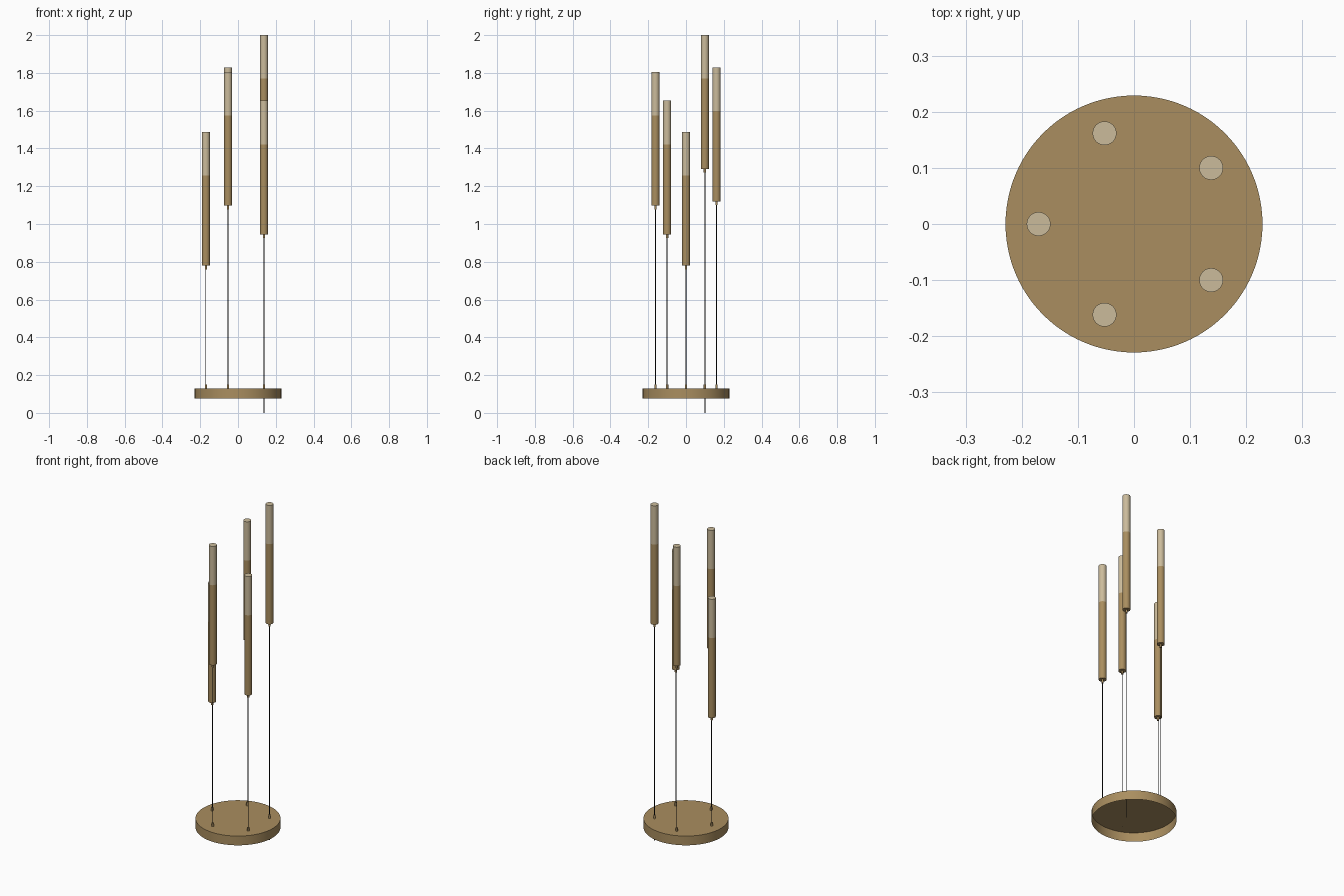
import bpy, bmesh, math
from mathutils import Matrix

if "Cube" in bpy.data.objects:
    bpy.data.objects.remove(bpy.data.objects["Cube"])


def material(name, rgb):
    m = bpy.data.materials.new(name)
    m.diffuse_color = (*rgb, 1)
    m.use_nodes = True
    m.node_tree.nodes["Principled BSDF"].inputs["Base Color"].default_value = m.diffuse_color
    return m


BRASS = material("brass", (0.40, 0.27, 0.115))
CREAM = material("cream", (0.60, 0.50, 0.33))
BLACK = material("black", (0.01, 0.01, 0.01))


def cylinder(name, x, y, z0, z1, r, mat, sides=32, open_bottom=False):
    bm = bmesh.new()
    bmesh.ops.create_cone(bm, cap_ends=True, segments=sides, radius1=r, radius2=r,
                          depth=z1 - z0, matrix=Matrix.Translation((x, y, (z0 + z1) / 2)))
    if open_bottom:
        bm.normal_update()
        bmesh.ops.delete(bm, geom=[f for f in bm.faces if f.normal.z < -0.9],
                         context='FACES_ONLY')
    me = bpy.data.meshes.new(name)
    bm.to_mesh(me)
    bm.free()
    me.materials.append(mat)
    ob = bpy.data.objects.new(name, me)
    bpy.context.collection.objects.link(ob)
    bpy.ops.object.select_all(action='DESELECT')
    ob.select_set(True)
    bpy.context.view_layer.objects.active = ob
    bpy.ops.object.shade_smooth_by_angle(angle=math.radians(35))
    return ob


# Hollow round canopy, open underneath
cylinder("canopy", 0, 0, 0.075, 0.13, 0.229, BRASS, 96, open_bottom=True)

# Five tubes on a ring: top heights, starting at 36 degrees
RING, TUBE = 0.17, 0.0213
for i, top in enumerate((2.0, 1.828, 1.488, 1.805, 1.653)):
    a = math.radians(36 + 72 * i)
    x, y = RING * math.cos(a), RING * math.sin(a)
    split, low = top - 0.231, top - 0.708
    n = i + 1
    cylinder(f"diffuser_{n}", x, y, split, top, TUBE, CREAM)
    cylinder(f"tube_{n}", x, y, low, split, TUBE, BRASS)
    cylinder(f"tube_fitting_{n}", x, y, low - 0.02, low, 0.006, BRASS, 16)
    cylinder(f"canopy_fitting_{n}", x, y, 0.13, 0.15, 0.006, BRASS, 16)
    # The first cable runs on through the canopy to the ground
    cylinder(f"cable_{n}", x, y, 0.0 if i == 0 else 0.13, low - 0.015, 0.002, BLACK, 10)
